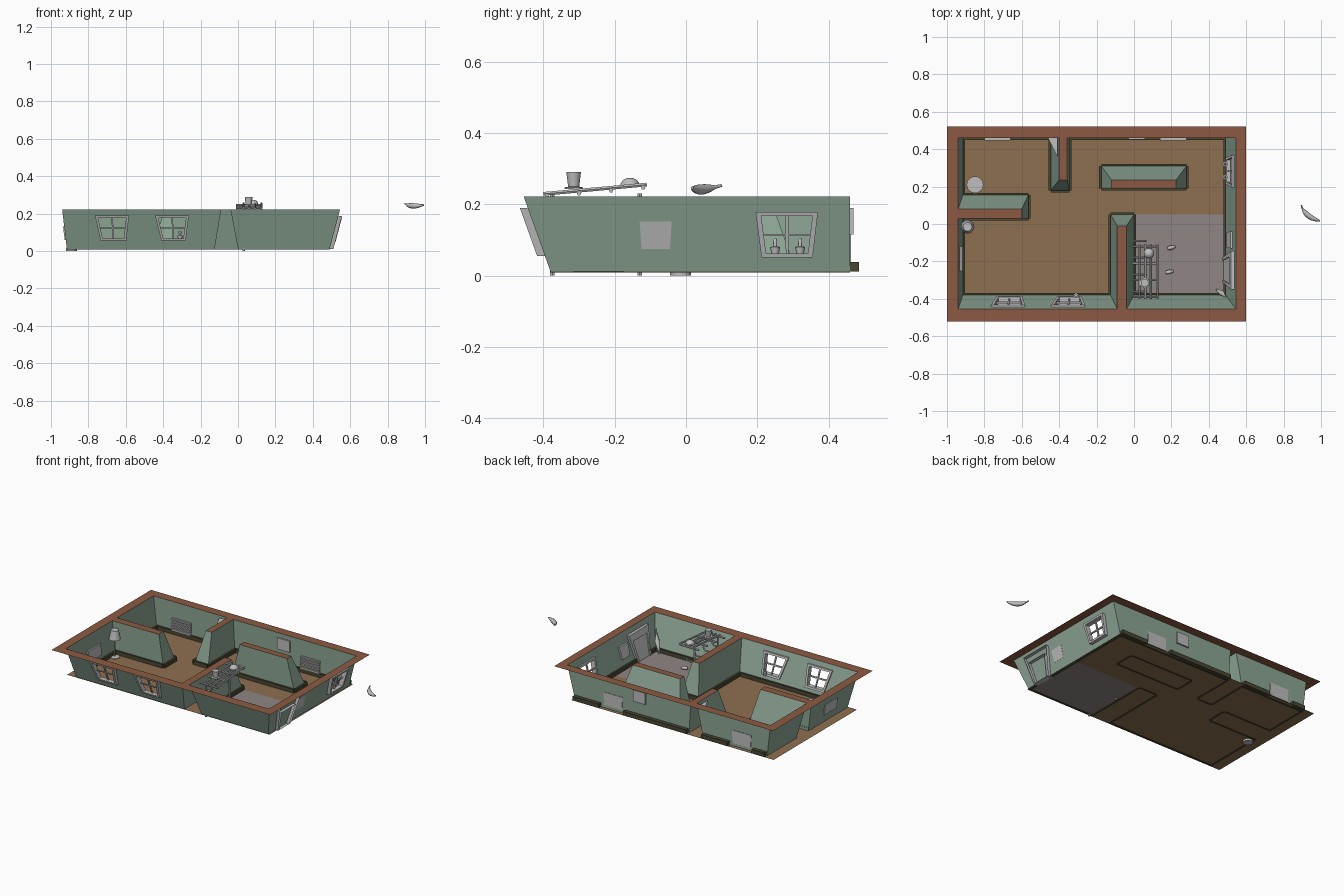
import bpy, bmesh, math
from mathutils import Vector as V

if "Cube" in bpy.data.objects:
    bpy.data.objects.remove(bpy.data.objects["Cube"])

def mat(name, r, g, b):
    m = bpy.data.materials.new(name)
    m.diffuse_color = [((c / 255 + 0.055) / 1.055) ** 2.4 for c in (r, g, b)] + [1]
    m.use_nodes = True
    m.node_tree.nodes["Principled BSDF"].inputs["Base Color"].default_value = m.diffuse_color
    return m

GREEN = mat("wall green", 140, 165, 148)
BROWN = mat("wall top brown", 140, 90, 66)
FLOOR = mat("wood floor", 141, 112, 80)
TILE = mat("hall tile", 143, 134, 131)
SKIRT = mat("skirting dark", 72, 70, 50)
GREY = mat("prop grey", 190, 190, 190)
Z0, Z1 = 0.011, 0.221

def finish(name, bm, m, smooth=False):
    bmesh.ops.recalc_face_normals(bm, faces=bm.faces)
    me = bpy.data.meshes.new(name)
    bm.to_mesh(me)
    bm.free()
    me.materials.append(m)
    ob = bpy.data.objects.new(name, me)
    bpy.context.collection.objects.link(ob)
    if smooth:
        bpy.ops.object.select_all(action='DESELECT')
        ob.select_set(True)
        bpy.context.view_layer.objects.active = ob
        bpy.ops.object.shade_smooth_by_angle(angle=math.radians(45))
    return ob

def polys(name, faces, m):
    bm = bmesh.new()
    for f in faces:
        bm.faces.new([bm.verts.new(p) for p in f])
    bmesh.ops.remove_doubles(bm, verts=bm.verts, dist=1e-5)
    return finish(name, bm, m)

def rect(x0, x1, y0, y1, z):
    return [(x0, y0, z), (x1, y0, z), (x1, y1, z), (x0, y1, z)]

def prism(name, a, b, m, caps=True):
    n = len(a)
    fs = [[a[i], a[(i + 1) % n], b[(i + 1) % n], b[i]] for i in range(n)]
    return polys(name, fs + ([a, b] if caps else []), m)

def box(name, x0, x1, y0, y1, z0, z1, m):
    return prism(name, rect(x0, x1, y0, y1, z0), rect(x0, x1, y0, y1, z1), m)

def tube(name, pts, radii, m=GREY, n=10):
    pts = [V(p) for p in pts]
    bm = bmesh.new()
    rings = []
    for i, p in enumerate(pts):
        d = pts[min(i + 1, len(pts) - 1)] - pts[max(i - 1, 0)]
        q = d.to_track_quat('Z', 'Y')
        rings.append([bm.verts.new(p + q @ V((radii[i] * math.cos(t * math.tau / n),
                     radii[i] * math.sin(t * math.tau / n), 0))) for t in range(n)])
    for a, b in zip(rings, rings[1:]):
        for i in range(n):
            bm.faces.new((a[i], a[(i + 1) % n], b[(i + 1) % n], b[i]))
    bm.faces.new(rings[0])
    bm.faces.new(rings[-1])
    return finish(name, bm, m, True)

def lathe(name, x, y, profile, n=14):
    return tube(name, [(x, y, z) for r, z in profile], [r for r, z in profile], GREY, n)

# Leaning wall planes: position along wall, height, outward offset
def front(u, z, o=0):
    return V((u, -0.38 - 0.075 * (z - Z0) / 0.21 - o, z))
def right(u, z, o=0):
    return V((0.49 + 0.055 * (z - Z0) / 0.21 + o, u, z))
def left(u, z, o=0):
    return V((-0.915 - 0.025 * (z - Z0) / 0.21 - o, u, z))
def back(u, z, o=0):
    return V((u, 0.46 + o, z))

def slab(name, w, pts, o0, o1, m=GREY, caps=True):
    prism(name, [w(u, z, o0) for u, z in pts], [w(u, z, o1) for u, z in pts], m, caps)

def trap(b0, b1, t0, t1, zb, zt):
    return [(b0, zb), (b1, zb), (t1, zt), (t0, zt)]

def shrink(p, k):
    cu, cz = sum(q[0] for q in p) / 4, sum(q[1] for q in p) / 4
    return [(cu + (u - cu) * k, cz + (z - cz) * k) for u, z in p]

def lerp(a, b, t):
    return (a[0] + (b[0] - a[0]) * t, a[1] + (b[1] - a[1]) * t)

def window(name, w, p):
    i = shrink(p, 0.82)
    for k in range(4):
        j = (k + 1) % 4
        slab(name + "_frame", w, [p[k], p[j], i[j], i[k]], -0.01, 0.022)
    for a, b, c, d in ((0, 1, 3, 2), (0, 3, 1, 2)):
        q = [lerp(i[a], i[b], .47), lerp(i[a], i[b], .53), lerp(i[c], i[d], .53), lerp(i[c], i[d], .47)]
        slab(name + "_bar", w, q, -0.003, 0.006)

def wall_with_holes(name, w, outline, holes):
    bm = bmesh.new()
    for loop in [outline] + holes:
        vs = [bm.verts.new(w(u, z)) for u, z in loop]
        for i in range(len(vs)):
            bm.edges.new((vs[i - 1], vs[i]))
    bmesh.ops.triangle_fill(bm, use_beauty=True, edges=bm.edges[:])
    finish(name, bm, GREEN)

# Room outline at floor and at wall top
low = [(-.915, -.38), (-.125, -.38), (-.125, .05), (0, .05), (0, -.38), (.49, -.38), (.49, .46), (-.345, .46),
       (-.345, .18), (-.445, .18), (-.445, .46), (-.915, .46), (-.915, .155), (-.565, .155), (-.565, .03), (-.915, .03)]
top = [(-.94, -.455), (-.09, -.455), (-.09, -.01), (-.04, -.01), (-.04, -.455), (.545, -.455), (.545, .46), (-.357, .46),
       (-.357, .235), (-.4, .235), (-.4, .46), (-.94, .46), (-.94, .08), (-.6, .08), (-.6, .03), (-.94, .03)]
n = len(low)
polys("walls", [[(*low[i], Z0), (*low[(i + 1) % n], Z0), (*top[(i + 1) % n], Z1), (*top[i], Z1)]
                for i in range(n) if i not in (0, 5)], GREEN)

# Walls with windows
w1 = trap(-.735, -.597, -.765, -.583, .055, .19)
w2 = trap(-.41, -.28, -.444, -.262, .055, .19)
w3 = trap(.212, .355, .195, .37, .05, .178)
wall_with_holes("front_wall", front, [(-.915, Z0), (-.125, Z0), (-.09, Z1), (-.94, Z1)], [shrink(w1, .85), shrink(w2, .85)])
wall_with_holes("right_wall", right, [(-.38, Z0), (.46, Z0), (.46, Z1), (-.455, Z1)], [shrink(w3, .85)])
window("front_window_left", front, w1)
window("front_window_right", front, w2)
window("side_window", right, w3)

# Freestanding wall block
prism("island_wall", rect(-.175, .28, .19, .31, Z0), rect(-.12, .225, .19, .235, Z1), GREEN, False)
polys("wall_tops", [rect(-1, .6, -.52, -.455, Z1), rect(-1, .6, .46, .52, Z1), rect(-1, -.94, -.455, .46, Z1),
      rect(.545, .6, -.455, .46, Z1), rect(-.09, -.04, -.455, -.01, Z1), rect(-.4, -.357, .235, .46, Z1),
      rect(-.94, -.6, .03, .08, Z1), rect(-.12, .225, .19, .235, Z1)], BROWN)

# Floors
polys("wood_floor", [rect(-.98, 0, -.385, .05, Z0), rect(-.98, .5, .05, .485, Z0)], FLOOR)
polys("tile_floor", [rect(0, .5, -.385, .05, Z0)], TILE)

# Skirting boards
def skirting(a, b):
    a, b = V(a), V(b)
    d = (b - a).normalized()
    s = V((-d.y, d.x)) * 0.012
    q = [a, b, b + s, a + s]
    prism("skirting", [(p.x, p.y, Z0 - .002) for p in q], [(p.x, p.y, .036) for p in q], SKIRT)
for i in range(n):
    if i == 5:
        skirting((.49, -.38), (.49, -.315))
        skirting((.49, -.175), (.49, .46))
    else:
        skirting(low[i], low[(i + 1) % n])
isl = [(-.175, .31), (.28, .31), (.28, .19), (-.175, .19)]
for i in range(4):
    skirting(isl[i], isl[(i + 1) % 4])
for x0, x1 in ((-.91, -.82), (-.64, -.45), (-.34, .12), (.3, .49)):
    box("back_skirting", x0, x1, .46, .485, Z0, .038, SKIRT)

# Front door: open casings outside, panel inside
outer = trap(-.31, -.18, -.35, -.145, Z0, .187)
inner = trap(-.30, -.195, -.32, -.175, Z0, .145)
slab("door_outer_casing", right, outer, -.01, .02, GREY, False)
slab("door_inner_casing", right, inner, -.01, .02, GREY, False)
slab("door_panel", right, inner, -.012, -.004)
for a, b in ((1, 2), (2, 3), (3, 0)):
    slab("door_trim", right, [outer[a], outer[b], inner[b], inner[a]], -.018, -.004)

# Pictures and radiators on walls
slab("hall_picture", right, trap(-.125, -.045, -.13, -.04, .075, .152), -.012, .001)
slab("back_picture", back, trap(-.03, .06, -.03, .06, .115, .19), -.008, .01)
slab("left_picture", left, trap(-.25, -.12, -.25, -.12, .06, .13), -.01, .006)
for x in (-.8, .14):
    slab("radiator_back", back, trap(x + .005, x + .135, x, x + .14, .03, .115), -.006, .003)
    for k in range(5):
        z = .036 + k * .017
        slab("radiator_rib", back, trap(x, x + .14, x, x + .14, z, z + .009), -.013, -.006)

# Corner cobweb sheet
prism("corner_web", [(-.46, .46, .2), (-.41, .46, .2), (-.41, .36, .2)],
      [(-.46, .46, .204), (-.41, .46, .204), (-.41, .36, .204)], GREY)

# Floor lamp, round stool, window-sill pots
lathe("floor_lamp", -.89, -.015, [(.03, 0), (.03, .015), (.004, .018), (.004, .13), (.036, .132), (.024, .192)])
lathe("round_stool", -.85, .21, [(.03, .011), (.02, .05), (.045, .07), (.045, .085)])
for y in (.25, .32):
    p = right(y, .06, -.015)
    lathe("sill_pot", p.x, p.y, [(.01, .058), (.014, .08), (.005, .082), (.006, .1), (.002, .105)], 8)
p = front(-.31, .06, -.015)
lathe("sill_pot", p.x, p.y, [(.01, .06), (.014, .082), (.006, .085), (.008, .105)], 8)

# Coat rack with slatted shelf
def shelf_z(y):
    return .229 + .09 * (y + .4)
for x in (.03, .06, .09, .125):
    tube("shelf_slat", [(x, -.4, shelf_z(-.4)), (x, -.11, shelf_z(-.11))], [.006] * 2, n=6)
for y in (-.39, -.3, -.21, -.12):
    tube("shelf_bracket", [(-.01, y, shelf_z(y) - .008), (.13, y, shelf_z(y) - .008)], [.006] * 2, n=6)
    tube("coat_peg", [(.0, y + .03, .17), (.05, y + .03, .17), (.065, y + .03, .19)], [.005] * 3, n=6)
for y in (-.375, -.13):
    tube("rack_post", [(.03, y, 0), (.03, y, .23)], [.007] * 2, n=6)

# Hats
lathe("tall_hat", .057, -.315, [(.027, .243), (.027, .247), (.016, .249), (.021, .29)])
lathe("round_hat", .08, -.157, [(.027, .25), (.028, .256), (.02, .268), (.008, .274)])

# Shoes and umbrella
for x, y in ((.19, -.26), (.2, -.13)):
    tube("shoe", [(x - .02, y, .022), (x, y + .004, .024), (x + .02, y + .008, .018)], [.009, .012, .006], n=8)
tube("umbrella", [(.44, -.35, .012), (.47, -.37, .08), (.485, -.385, .12), (.49, -.39, .15)], [.003, .016, .005, .004], n=8)

# Loose fruit outside the house
pts, rad = [], [.004, .005, .011, .014, .0145, .013, .009, .004]
for i in range(8):
    t = i / 7
    bow = 4 * t * (1 - t)
    pts.append((.894 + .1 * t - .014 * bow, .1 - .083 * t - .012 * bow, .253 - .007 * t - .008 * bow))
tube("fruit", pts, rad, GREY, 8)
